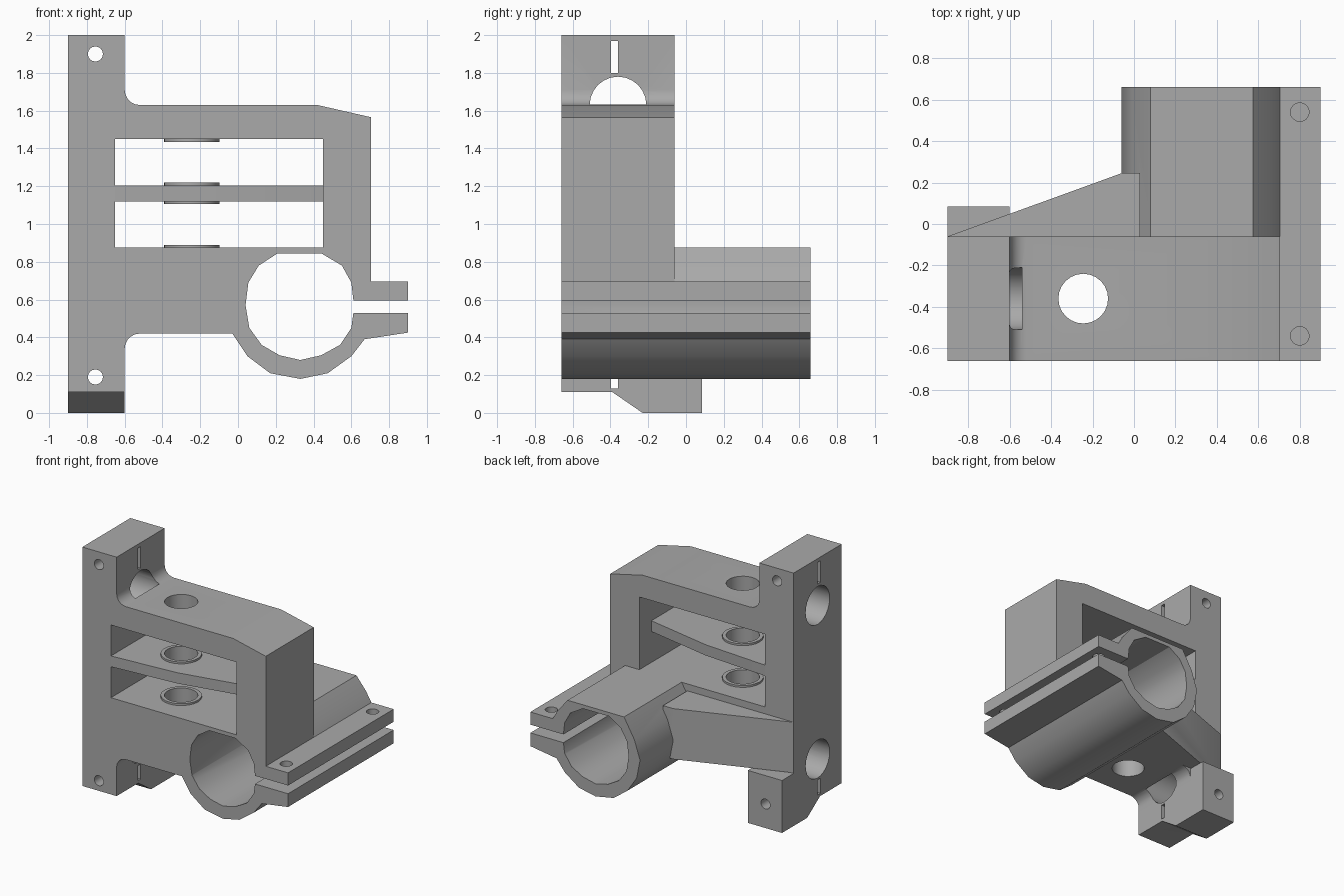
import bpy, bmesh, math
from mathutils import Matrix, Vector

cube = bpy.data.objects.get("Cube")
if cube:
    bpy.data.objects.remove(cube, do_unlink=True)

grey = bpy.data.materials.new("plain grey")
grey.use_nodes = True
colour = (0.4, 0.4, 0.4, 1)
grey.diffuse_color = colour
grey.node_tree.nodes["Principled BSDF"].inputs["Base Color"].default_value = colour


def finish(name, bm):
    bmesh.ops.recalc_face_normals(bm, faces=bm.faces)
    mesh = bpy.data.meshes.new(name)
    bm.to_mesh(mesh)
    bm.free()
    mesh.materials.append(grey)
    ob = bpy.data.objects.new(name, mesh)
    bpy.context.collection.objects.link(ob)
    return ob


def prism(name, points, axis, lo, hi):
    """Extrude a 2D outline along one axis from lo to hi."""
    place = {"x": lambda a, b: (lo, a, b),
             "y": lambda a, b: (a, lo, b),
             "z": lambda a, b: (a, b, lo)}[axis]
    bm = bmesh.new()
    face = bm.faces.new([bm.verts.new(place(a, b)) for a, b in points])
    new = bmesh.ops.extrude_face_region(bm, geom=[face])["geom"]
    step = Vector([(hi - lo) * (axis == k) for k in "xyz"])
    bmesh.ops.translate(bm, vec=step, verts=[v for v in new if isinstance(v, bmesh.types.BMVert)])
    return finish(name, bm)


def box(name, x, y, z):
    return prism(name, [(x[0], y[0]), (x[1], y[0]), (x[1], y[1]), (x[0], y[1])], "z", *z)


def rod(name, centre, r, axis, lo, hi, sides=24):
    return prism(name, arc(*centre, r, 0, 360 - 360 / sides, sides), axis, lo, hi)


def arc(cx, cy, r, start, end, count):
    angles = [math.radians(start + (end - start) * i / (count - 1)) for i in range(count)]
    return [(cx + r * math.cos(a), cy + r * math.sin(a)) for a in angles]


def combine(target, others, operation):
    bpy.context.view_layer.objects.active = target
    for other in others:
        mod = target.modifiers.new("bool", "BOOLEAN")
        mod.operation, mod.solver, mod.object = operation, "EXACT", other
        bpy.ops.object.modifier_apply(modifier=mod.name)


def discard(obs):
    for ob in obs:
        bpy.data.objects.remove(ob, do_unlink=True)


FRONT, MID, BACK, BORE_Y = -0.66, -0.06, 0.66, -0.36

# Frame: column with filleted bars above and below
frame_outline = ([(-0.9, 0.11), (-0.9, 2), (-0.6, 2)] + arc(-0.52, 1.71, 0.08, 180, 270, 6)
                 + [(0.42, 1.63), (0.705, 1.565), (0.705, 0.695), (0.6, 0.42), (-0.03, 0.42)]
                 + arc(-0.52, 0.34, 0.08, 90, 180, 6) + [(-0.6, 0.11)])
frame = prism("bracket_frame", frame_outline, "y", FRONT, MID)

# Split clamp tube with bolt flanges
tube = prism("clamp_tube", [
    (0.08, 0.875), (-0.01, 0.72), (-0.06, 0.57), (-0.03, 0.42), (0.05, 0.3), (0.17, 0.21),
    (0.33, 0.18), (0.475, 0.21), (0.6, 0.3), (0.67, 0.39), (0.9, 0.425), (0.9, 0.695),
    (0.705, 0.695), (0.66, 0.77), (0.575, 0.875)], "y", FRONT, BACK)

# Foot block and rear gusset
foot = prism("foot_block", [(FRONT, 0.11), (-0.39, 0.11), (-0.23, 0), (0.085, 0),
                            (0.085, 0.415), (MID, 0.415), (MID, 0.3), (FRONT, 0.3)], "x", -0.9, -0.6)
gusset = prism("gusset", [(-0.9, MID), (-0.06, 0.245), (0.03, 0.245), (0.03, -0.2), (-0.9, -0.2)],
               "z", 0.42, 0.82)

windows = box("window_cut", (-0.65, 0.45), (-0.8, 0), (0.875, 1.45))
combine(frame, [tube, foot, gusset], "UNION")
combine(frame, [windows], "DIFFERENCE")
discard([tube, foot, gusset, windows])

# Tapered middle shelf
half = [(-0.65, 0.3), (-0.1, 0.26), (0.45, 0.15)]
shelf = prism("middle_shelf", [(x, BORE_Y - d) for x, d in half]
              + [(x, BORE_Y + d) for x, d in reversed(half)], "z", 1.12, 1.205)

# Raised rings around the vertical bore
rings = [rod("bore_ring", (-0.245, BORE_Y), 0.148, "z", z, z + 0.015)
         for z in (0.875, 1.105, 1.205, 1.435)]

# Bores, slots and screw holes
bore = rod("bore_cut", (-0.245, BORE_Y), 0.12, "z", 0.2, 1.9)
tube_bore = prism("tube_cut", [
    (0.21, 0.845), (0.11, 0.78), (0.055, 0.69), (0.04, 0.57), (0.06, 0.45), (0.125, 0.36),
    (0.22, 0.305), (0.33, 0.28), (0.44, 0.305), (0.54, 0.36), (0.6, 0.45), (0.615, 0.56),
    (0.6, 0.69), (0.55, 0.78), (0.44, 0.845)], "y", -0.8, 0.8)
cutters = [bore, tube_bore, box("clamp_slot", (0.5, 1), (-0.8, 0.8), (0.53, 0.595))]
for hole_z, screw_z, slot in ((1.63, 1.9, (1.8, 1.97)), (0.415, 0.19, (0.13, 0.25))):
    cutters += [rod("side_hole", (BORE_Y, hole_z), 0.15, "x", -1, -0.54),
                rod("screw_hole", (-0.755, screw_z), 0.04, "y", -0.8, 0.2, 16),
                box("side_slot", (-1, -0.5), (-0.396, -0.361), slot)]
for y in (-0.54, 0.54):
    cutters.append(rod("bolt_hole", (0.8, y), 0.045, "z", 0.56, 0.8, 16))
combine(frame, cutters, "DIFFERENCE")
for part in [shelf] + rings:
    combine(part, [bore], "DIFFERENCE")
discard(cutters)

# Smooth the round walls, keep corners crisp
bpy.ops.object.select_all(action="DESELECT")
for part in [frame, shelf] + rings:
    part.select_set(True)
bpy.context.view_layer.objects.active = frame
bpy.ops.object.shade_smooth_by_angle(angle=math.radians(30))
